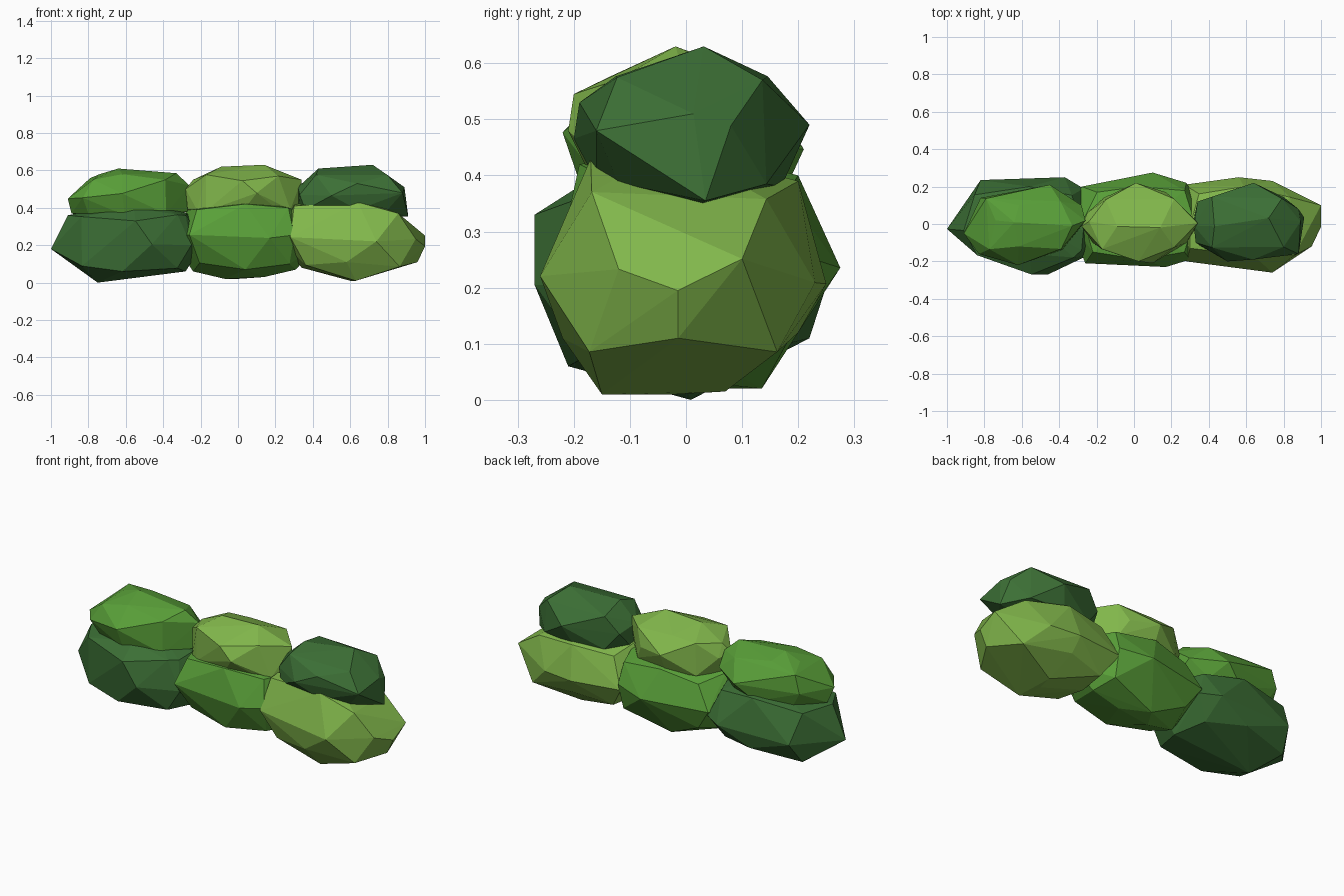
import bpy, bmesh, random

if "Cube" in bpy.data.objects:
    bpy.data.objects.remove(bpy.data.objects["Cube"])

random.seed(4)


def material(name, rgb):
    m = bpy.data.materials.new(name)
    m.diffuse_color = (*rgb, 1)
    m.use_nodes = True
    m.node_tree.nodes["Principled BSDF"].inputs["Base Color"].default_value = m.diffuse_color
    return m


DARK = material("dark_leaf", (0.045, 0.16, 0.036))
MID = material("mid_leaf", (0.10, 0.35, 0.04))
LIGHT = material("light_leaf", (0.22, 0.47, 0.07))


def clump(name, mat, front, top, side, extra=()):
    """Faceted clump: hull of its front (x,z), top (x,y) and side (y,z) outlines."""
    def middle(vals):
        return (min(vals) + max(vals)) / 2, (max(vals) - min(vals)) / 2
    cx, rx = middle([p[0] for p in front])
    cy, ry = middle([p[1] for p in top])
    cz, rz = middle([p[1] for p in front])
    j = lambda r: random.uniform(-0.12, 0.12) * r
    pts = [(x, cy + j(ry), z) for x, z in front]
    pts += [(x, y, cz + j(rz)) for x, y in top]
    pts += [(cx + j(rx), y, z) for y, z in side]
    pts += list(extra)
    # rounded shoulders between the outlines
    for sx in (-1, 1):
        for sy in (-1, 1):
            for sz in (-1, 1):
                k = random.uniform(0.58, 0.66)
                pts.append((cx + sx * k * rx, cy + sy * k * ry, cz + sz * k * rz))
    bm = bmesh.new()
    for p in pts:
        bm.verts.new(p)
    bmesh.ops.convex_hull(bm, input=bm.verts[:])
    bmesh.ops.delete(bm, geom=[v for v in bm.verts if not v.link_faces], context='VERTS')
    bmesh.ops.remove_doubles(bm, verts=bm.verts[:], dist=0.05)
    bmesh.ops.recalc_face_normals(bm, faces=bm.faces[:])
    me = bpy.data.meshes.new(name)
    bm.to_mesh(me)
    bm.free()
    me.materials.append(mat)
    bpy.context.collection.objects.link(bpy.data.objects.new(name, me))


# Lower row of foliage, tapering ends buried in the neighbours
clump("lower_left_clump", DARK,
      [(-1, .18), (-.91, .36), (-.5, .44), (-.27, .37), (-.18, .22), (-.28, .06), (-.48, .07), (-.75, 0)],
      [(-.83, -.16), (-.46, -.27), (-.27, -.19), (-.27, .19), (-.37, .25), (-.82, .235)],
      [(-.21, .06), (-.27, .33), (-.16, .4), (.2, .39), (.22, .11)],
      [(-.28, -.14, .36), (-.25, -.17, .2), (-.85, -.13, .36)])
clump("lower_middle_clump", MID,
      [(-.36, .24), (-.27, .39), (.04, .45), (.32, .39), (.42, .2), (.31, .07), (.14, .03), (-.07, .02), (-.24, .06)],
      [(-.26, -.21), (.17, -.23), (.3, -.19), (.28, .22), (.1, .275), (-.28, .2)],
      [(-.17, .07), (.2, .4), (.135, .02)],
      [(.04, -.19, .42), (-.22, -.15, .39), (.27, -.15, .4)])
clump("lower_right_clump", LIGHT,
      [(1, .195), (.96, .28), (.64, .45), (.3, .42), (.21, .24), (.34, .08), (.6, .01), (.96, .11)],
      [(.28, -.2), (.74, -.26), (.95, -.12), (1, .1), (.74, .23), (.56, .25), (.27, .21)],
      [(-.15, .01), (.07, .015), (-.22, .11), (.2, .39), (.2, .12)],
      [(.64, -.17, .43), (.3, -.13, .41)])

# Upper row of foliage
clump("upper_left_clump", MID,
      [(-.9, .465), (-.74, .58), (-.64, .61), (-.33, .585), (-.26, .52), (-.27, .38), (-.6, .31), (-.89, .37)],
      [(-.91, -.05), (-.82, .14), (-.45, .21), (-.28, .1), (-.62, -.22), (-.83, -.16)],
      [(-.12, .58), (.1, .58), (-.18, .36), (.17, .36)],
      [(-.36, -.13, .38), (-.8, -.12, .37)])
clump("upper_middle_clump", LIGHT,
      [(-.28, .5), (-.24, .55), (-.09, .62), (.14, .63), (.34, .55), (.34, .4), (0, .33), (-.27, .39)],
      [(-.25, .06), (.01, .22), (.17, .17), (.33, .02), (.1, -.21), (-.15, -.13)],
      [(-.2, .545), (.13, .575), (-.16, .38), (.17, .38)],
      [(-.22, -.1, .39), (.28, -.1, .39)])
clump("upper_right_clump", DARK,
      [(.31, .42), (.32, .51), (.43, .61), (.72, .63), (.89, .51), (.91, .355), (.6, .33), (.32, .38)],
      [(.34, .12), (.64, .22), (.88, .08), (.88, -.16), (.5, -.2), (.33, -.1)],
      [(-.19, .53), (-.16, .39), (.21, .495), (.17, .38)],
      [(.36, -.12, .39)])
